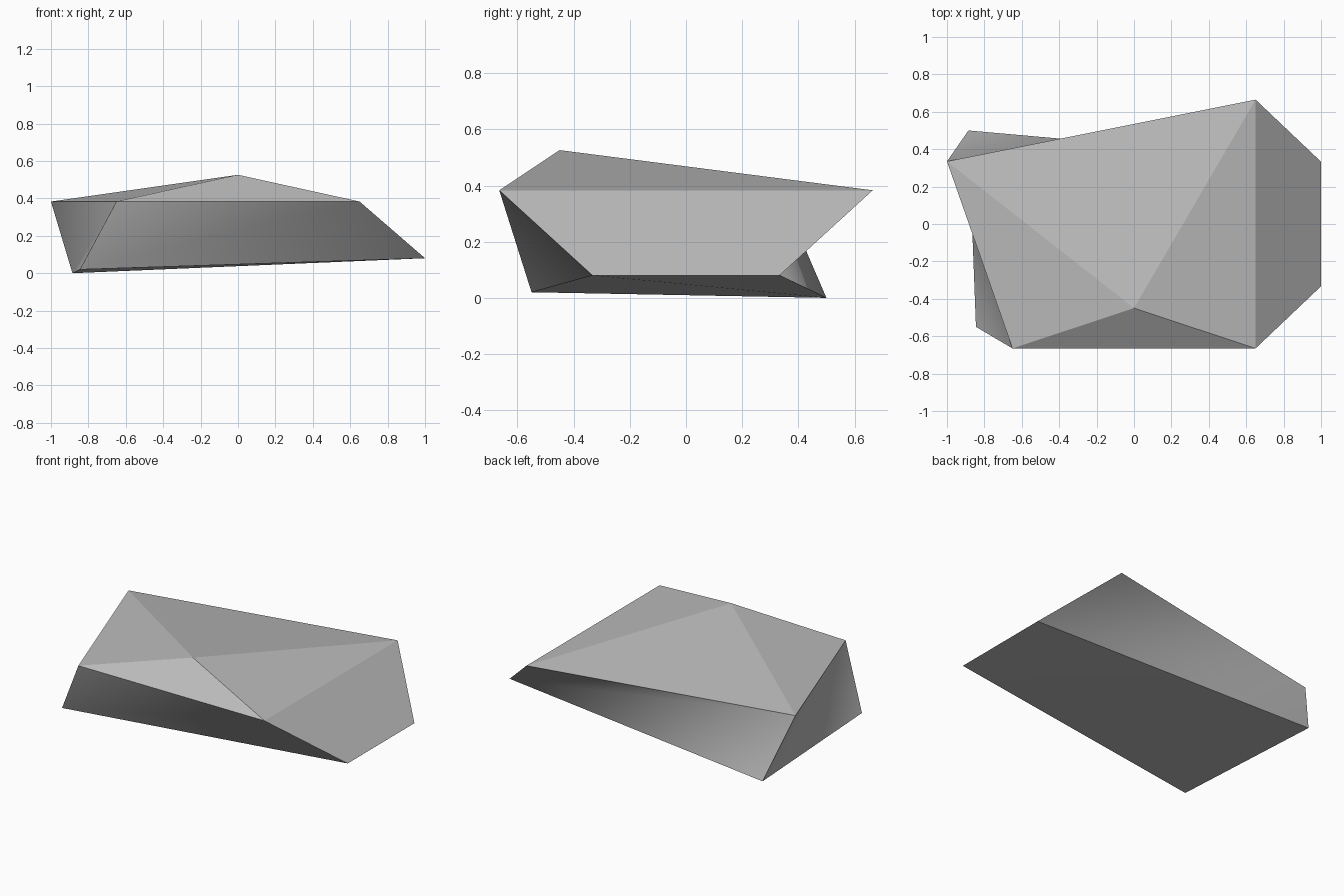
import bpy
import bmesh

cube = bpy.data.objects.get("Cube")
if cube:
    bpy.data.objects.remove(cube, do_unlink=True)

# Stone material
stone = bpy.data.materials.new("stone grey")
stone.use_nodes = True
colour = (0.5, 0.5, 0.5, 1)
stone.diffuse_color = colour
stone.node_tree.nodes["Principled BSDF"].inputs["Base Color"].default_value = colour

# Corner rings, in matching order round the rock
rim = [(-1, 0.335, 0.383), (0.65, 0.665, 0.383), (0.65, -0.665, 0.383), (-0.65, -0.665, 0.383)]
base = [(-0.885, 0.5, 0), (1, 0.333, 0.08), (1, -0.333, 0.08), (-0.845, -0.55, 0.02)]
peak = (0, -0.45, 0.526)

bm = bmesh.new()
top = [bm.verts.new(p) for p in rim]
low = [bm.verts.new(p) for p in base]
tip = bm.verts.new(peak)

for i in range(4):
    j = (i + 1) % 4
    # Flat roof facet
    bm.faces.new((tip, top[j], top[i]))
    # Twisted side, smooth across its own diagonal only
    for corners in ((top[i], top[j], low[j]), (top[i], low[j], low[i])):
        bm.faces.new(corners).smooth = True
    for a, b in ((top[i], top[j]), (low[i], low[j]), (top[i], low[i])):
        bm.edges.get((a, b)).smooth = False

# Underside
for corners in ((low[0], low[1], low[2]), (low[0], low[2], low[3])):
    bm.faces.new(corners).smooth = True

bmesh.ops.recalc_face_normals(bm, faces=bm.faces)
mesh = bpy.data.meshes.new("rock")
bm.to_mesh(mesh)
bm.free()
mesh.materials.append(stone)
rock = bpy.data.objects.new("rock", mesh)
bpy.context.collection.objects.link(rock)
